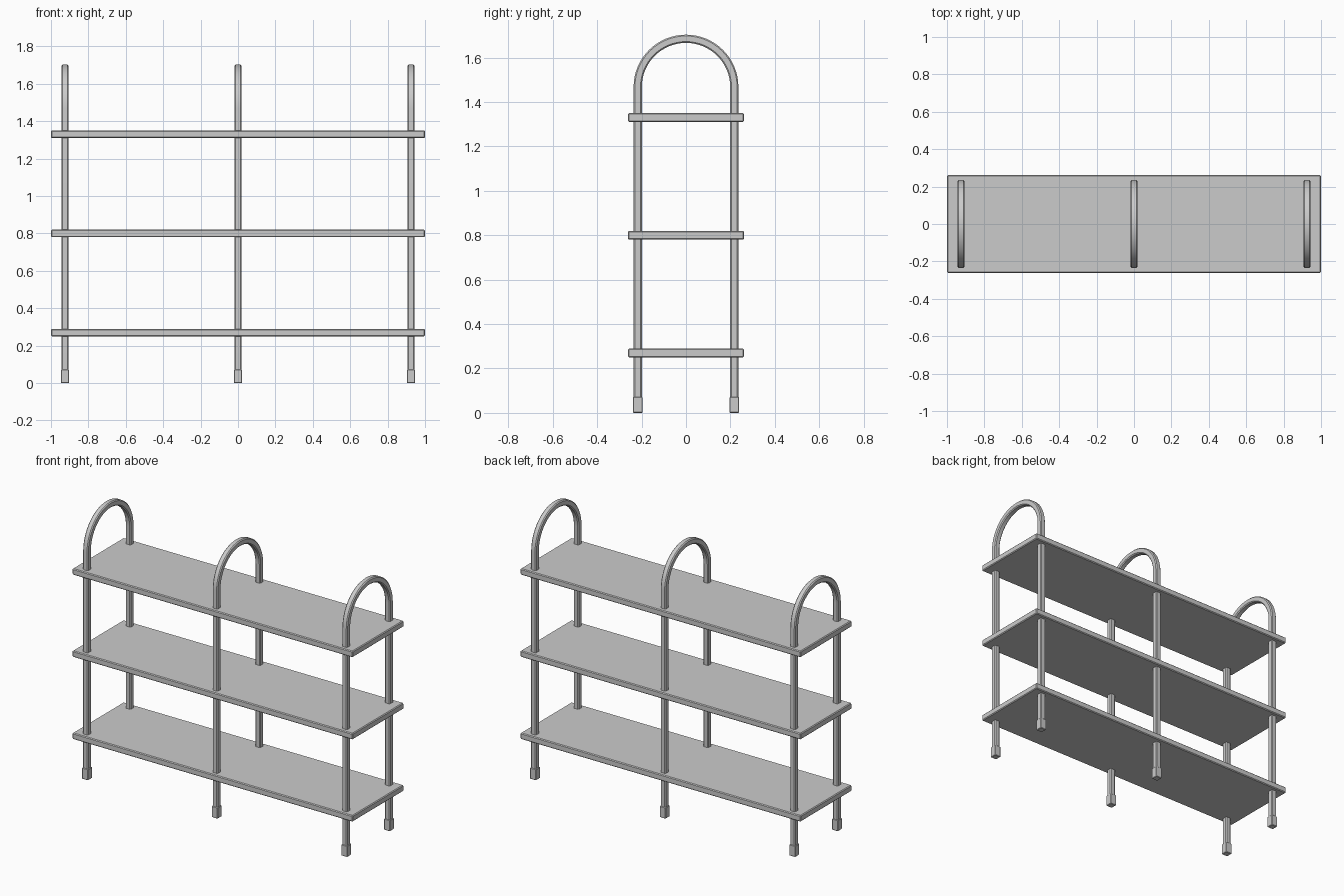
import bpy, bmesh, math
from mathutils import Vector

if "Cube" in bpy.data.objects:
    bpy.data.objects.remove(bpy.data.objects["Cube"])

LEG_Y = 0.2175       # tube centreline offset = arch radius
ARCH_Z = 1.467       # height where the arch starts
HALF = 0.0185        # half width of tube
CHAMFER = 0.006


def finish(bm, name):
    bmesh.ops.recalc_face_normals(bm, faces=bm.faces[:])
    mesh = bpy.data.meshes.new(name)
    bm.to_mesh(mesh)
    bm.free()
    obj = bpy.data.objects.new(name, mesh)
    bpy.context.collection.objects.link(obj)
    return obj


def box(name, centre, size, bevel):
    bm = bmesh.new()
    bmesh.ops.create_cube(bm, size=1)
    bmesh.ops.scale(bm, vec=size, verts=bm.verts[:])
    bmesh.ops.translate(bm, vec=centre, verts=bm.verts[:])
    bmesh.ops.bevel(bm, geom=bm.edges[:], offset=bevel, segments=1,
                    profile=0.5, affect='EDGES')
    return finish(bm, name)


def hoop(name, x):
    # path: up the front leg, round the arch, down the back leg
    steps = 32
    path = [(Vector((x, -LEG_Y, 0.05)), Vector((0, -1, 0)))]
    for i in range(steps + 1):
        a = math.pi * (1 - i / steps)
        out = Vector((0, math.cos(a), math.sin(a)))
        path.append((Vector((x, 0, ARCH_Z)) + out * LEG_Y, out))
    path.append((Vector((x, LEG_Y, 0.05)), Vector((0, 1, 0))))
    # chamfered square cross-section
    c = HALF - CHAMFER
    section = [(HALF, -c), (HALF, c), (c, HALF), (-c, HALF),
               (-HALF, c), (-HALF, -c), (-c, -HALF), (c, -HALF)]
    bm = bmesh.new()
    rings = [[bm.verts.new(p + Vector((u, 0, 0)) + out * v) for u, v in section]
             for p, out in path]
    n = len(section)
    for a, b in zip(rings, rings[1:]):
        for i in range(n):
            bm.faces.new((a[i], a[(i + 1) % n], b[(i + 1) % n], b[i]))
    bm.faces.new(rings[0])
    bm.faces.new(rings[-1])
    obj = finish(bm, name)
    bpy.ops.object.select_all(action='DESELECT')
    obj.select_set(True)
    bpy.context.view_layer.objects.active = obj
    bpy.ops.object.shade_smooth_by_angle(angle=math.radians(30))


# shelves
for name, z in (("bottom_shelf", 0.27), ("middle_shelf", 0.80), ("top_shelf", 1.33)):
    box(name, (0, 0, z), (2.0, 0.522, 0.04), 0.005)

# arched frames with feet
for side, x in (("left", -0.925), ("centre", 0.0), ("right", 0.925)):
    hoop(side + "_frame", x)
    for end, y in (("front", -LEG_Y), ("back", LEG_Y)):
        box(f"{side}_{end}_foot", (x, y, 0.036), (0.043, 0.043, 0.072), 0.003)
